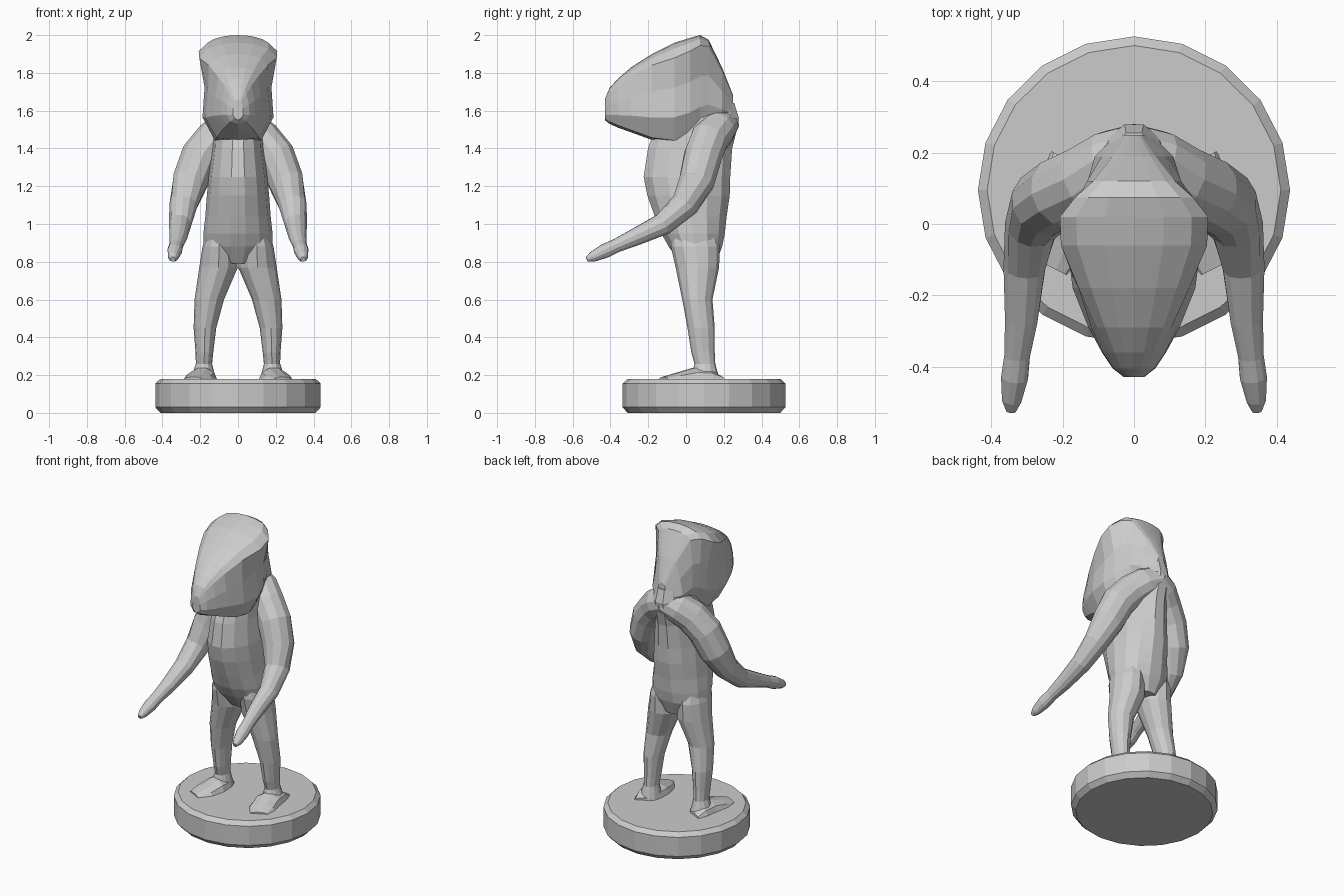
import bpy, bmesh, math
from mathutils import Vector


def loft(name, rings, mirror=False):
    """Skin a list of closed rings with quads and cap both ends."""
    bm = bmesh.new()
    vr = [[bm.verts.new(p) for p in ring] for ring in rings]
    n = len(vr[0])
    for a, b in zip(vr, vr[1:]):
        for i in range(n):
            j = (i + 1) % n
            bm.faces.new((a[i], a[j], b[j], b[i]))
    bm.faces.new(vr[0][::-1])
    bm.faces.new(vr[-1])
    if mirror:
        geo = bmesh.ops.duplicate(bm, geom=bm.verts[:] + bm.edges[:] + bm.faces[:])["geom"]
        for v in geo:
            if isinstance(v, bmesh.types.BMVert):
                v.co.x *= -1
    bmesh.ops.recalc_face_normals(bm, faces=bm.faces[:])
    me = bpy.data.meshes.new(name)
    bm.to_mesh(me)
    bm.free()
    ob = bpy.data.objects.new(name, me)
    bpy.context.collection.objects.link(ob)
    return ob


def oval(c, u, v, n=12):
    """Ring around c spanned by the two half-axis vectors u and v."""
    c, u, v = Vector(c), Vector(u), Vector(v)
    return [c + u * math.cos(2 * math.pi * i / n) + v * math.sin(2 * math.pi * i / n)
            for i in range(n)]


def flat_oval(x, y, z, rx, ry, n=12):
    return oval((x, y, z), (rx, 0, 0), (0, ry, 0), n)


# round base with chamfered rims
loft("base", [flat_oval(0, 0.095, z, r, r * 0.985, 20)
              for z, r in ((0, 0.41), (0.03, 0.438), (0.155, 0.438), (0.18, 0.412))])

# torso: height, front y, back y, half width
torso = [(0.79, -0.03, 0.16, 0.10), (0.88, -0.095, 0.195, 0.183), (0.95, -0.135, 0.21, 0.183),
         (1.04, -0.17, 0.22, 0.173),
         (1.15, -0.21, 0.237, 0.165), (1.25, -0.23, 0.24, 0.155), (1.40, -0.207, 0.25, 0.135),
         (1.50, -0.17, 0.275, 0.13), (1.56, -0.13, 0.285, 0.12), (1.64, -0.09, 0.26, 0.10)]
loft("torso", [flat_oval(0, (f + b) / 2, z, w, (b - f) / 2, 14) for z, f, b, w in torso])

# legs: centre x, centre y, height, half width, half depth
legs = [(0.095, 0.04, 0.97, 0.065, 0.11), (0.10, 0.05, 0.88, 0.088, 0.13),
        (0.103, 0.06, 0.77, 0.102, 0.115),
        (0.152, 0.06, 0.60, 0.078, 0.08), (0.175, 0.08, 0.45, 0.06, 0.072),
        (0.178, 0.09, 0.32, 0.047, 0.062), (0.18, 0.10, 0.26, 0.043, 0.055),
        (0.185, 0.10, 0.17, 0.07, 0.08)]
loft("legs", [flat_oval(*r) for r in legs], True)

# feet: turned slightly outward, low wedge to the toe
feet = [(0.185, 0.18, 0.05, 0.02), (0.185, 0.12, 0.072, 0.06), (0.19, 0.04, 0.08, 0.066),
        (0.21, -0.05, 0.08, 0.038), (0.235, -0.12, 0.05, 0.016)]
loft("feet", [oval((x, y, 0.175), (w, 0.025, 0), (0, 0, h), 10) for x, y, w, h in feet], True)

# arms: path point and radius, from between the shoulders to the fingertips
arms = [(-0.02, 0.198, 1.54, 0.088), (0.06, 0.17, 1.505, 0.097), (0.125, 0.125, 1.45, 0.103),
        (0.20, 0.09, 1.36, 0.103), (0.252, 0.058, 1.23, 0.097), (0.288, -0.005, 1.105, 0.075),
        (0.307, -0.12, 1.00, 0.06), (0.316, -0.27, 0.93, 0.047), (0.328, -0.37, 0.885, 0.037),
        (0.335, -0.43, 0.857, 0.039), (0.343, -0.495, 0.826, 0.028), (0.345, -0.525, 0.813, 0.014)]
pts = [Vector(a[:3]) for a in arms]
rings = []
for i, p in enumerate(pts):
    t = (pts[min(i + 1, len(pts) - 1)] - pts[max(i - 1, 0)]).normalized()
    u = Vector((1, 0, 1))
    u = (u - t * u.dot(t)).normalized()
    r = arms[i][3]
    rings.append(oval(p, u * r, t.cross(u) * r))
loft("arms", rings, True)

# hooded head with long muzzle, sections along y:
# y, bottom z, top z, crown edge width, crown edge z, temple width, cheek width
head = [(-0.43, 1.55, 1.66, 0.018, 1.645, 0.026, 0.028),
        (-0.405, 1.53, 1.72, 0.045, 1.69, 0.058, 0.06),
        (-0.36, 1.51, 1.77, 0.07, 1.73, 0.088, 0.09),
        (-0.29, 1.485, 1.83, 0.105, 1.78, 0.12, 0.128),
        (-0.18, 1.445, 1.90, 0.155, 1.84, 0.158, 0.172),
        (-0.06, 1.43, 1.96, 0.205, 1.88, 0.177, 0.188),
        (0.02, 1.45, 1.985, 0.208, 1.915, 0.172, 0.168),
        (0.075, 1.48, 2.0, 0.165, 1.945, 0.155, 0.145),
        (0.12, 1.50, 1.975, 0.115, 1.94, 0.132, 0.13),
        (0.19, 1.52, 1.83, 0.06, 1.805, 0.09, 0.11),
        (0.25, 1.55, 1.68, 0.02, 1.665, 0.033, 0.05)]
rings = []
for y, zb, zt, we, ze, wm, wl in head:
    half = [(we * 0.4, zt - (zt - ze) * 0.08), (we * 0.78, zt - (zt - ze) * 0.38), (we, ze),
            (wm, zb + (ze - zb) * 0.65), (wl, zb + (ze - zb) * 0.3), (wl * 0.65, zb + 0.012)]
    rings.append([(0, y, zt)] + [(x, y, z) for x, z in half] + [(0, y, zb)]
                 + [(-x, y, z) for x, z in half[::-1]])
loft("head", rings)
